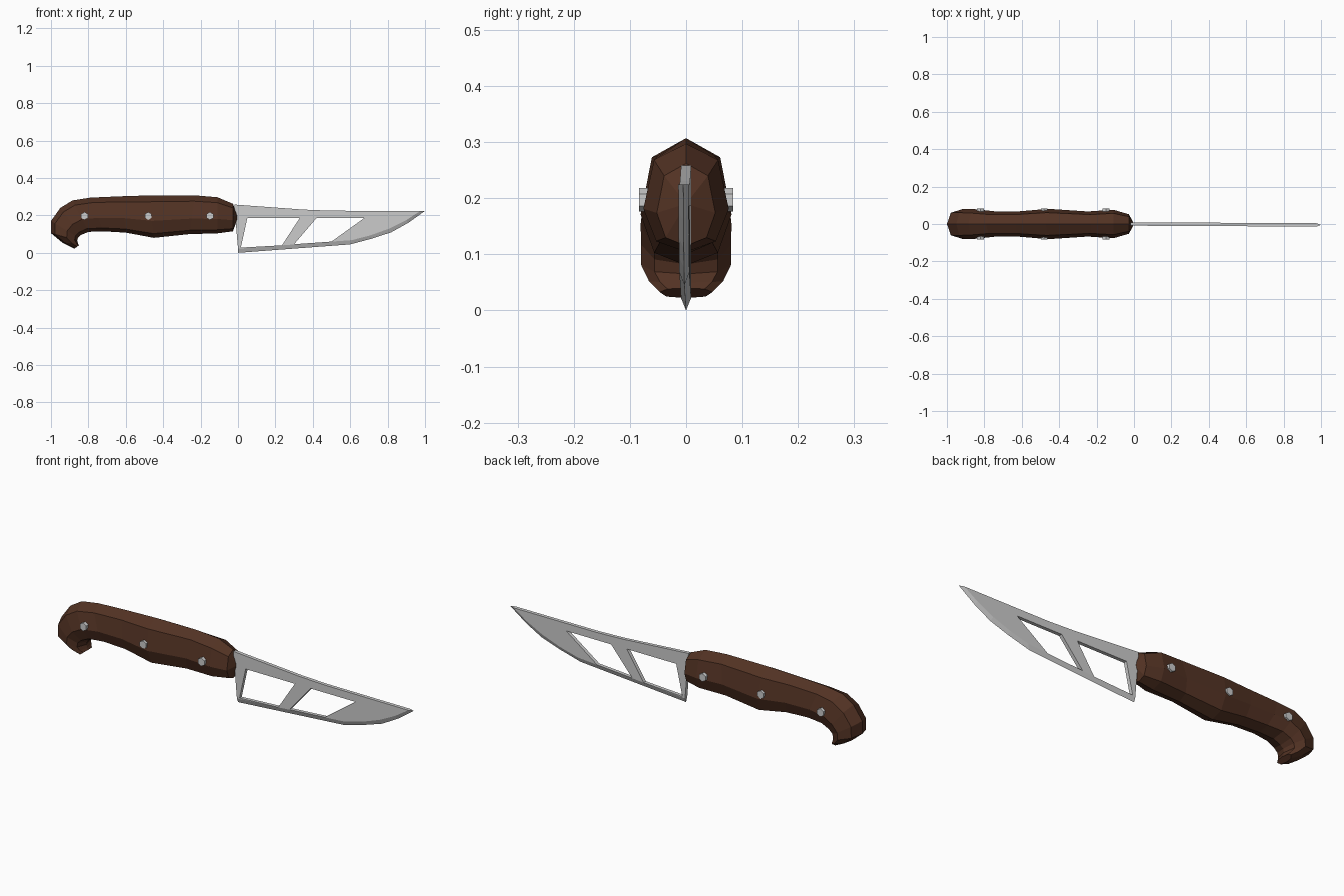
import bpy, bmesh
from math import radians
from mathutils import Matrix, Vector

if "Cube" in bpy.data.objects:
    bpy.data.objects.remove(bpy.data.objects["Cube"])


def finish(bm, name, mat=None):
    bmesh.ops.recalc_face_normals(bm, faces=bm.faces[:])
    me = bpy.data.meshes.new(name)
    bm.to_mesh(me)
    bm.free()
    ob = bpy.data.objects.new(name, me)
    bpy.context.collection.objects.link(ob)
    if mat:
        me.materials.append(mat)
    return ob


wood = bpy.data.materials.new("dark_wood")
wood.diffuse_color = (0.085, 0.032, 0.017, 1)
wood.use_nodes = True
wood.node_tree.nodes["Principled BSDF"].inputs["Base Color"].default_value = wood.diffuse_color

# Handle: eight-sided rings lofted from the front to the curled butt
# each ring: top x, top z, bottom x, bottom z, half width
rings = [
    (-0.027, 0.262, -0.027, 0.115, 0.052),
    (-0.11, 0.297, -0.11, 0.104, 0.076),
    (-0.23, 0.307, -0.26, 0.100, 0.067),
    (-0.47, 0.307, -0.45, 0.080, 0.081),
    (-0.63, 0.302, -0.60, 0.108, 0.068),
    (-0.79, 0.295, -0.72, 0.115, 0.068),
    (-0.885, 0.280, -0.80, 0.112, 0.078),
    (-0.95, 0.240, -0.84, 0.095, 0.081),
    (-1.0, 0.170, -0.855, 0.082, 0.080),
    (-1.0, 0.105, -0.86, 0.065, 0.080),
    (-0.94, 0.055, -0.855, 0.050, 0.066),
    (-0.875, 0.022, -0.85, 0.040, 0.047),
]
half = [(0.75, 0.15), (1, 0.6), (0.7, 0.9)]
section = [(0, 0)] + half + [(0, 1)] + [(-y, t) for y, t in reversed(half)]
bm = bmesh.new()
loops = []
for tx, tz, bx, bz, w in rings:
    loops.append([bm.verts.new((tx + (bx - tx) * t, y * w, tz + (bz - tz) * t))
                  for y, t in section])
n = len(section)
for a, b in zip(loops, loops[1:]):
    for i in range(n):
        j = (i + 1) % n
        bm.faces.new((a[i], a[j], b[j], b[i]))
nose = bm.verts.new((0, 0, 0.19))
for i in range(n):
    bm.faces.new((loops[0][i], loops[0][(i + 1) % n], nose))
bm.faces.new(loops[-1])
finish(bm, "handle", wood)

# Rivets through the handle
for k, x in enumerate((-0.82, -0.48, -0.15)):
    bm = bmesh.new()
    bmesh.ops.create_cone(bm, cap_ends=True, segments=6, radius1=0.021,
                          radius2=0.021, depth=0.168,
                          matrix=Matrix.Translation((x, 0, 0.197)) @ Matrix.Rotation(radians(90), 4, 'X'))
    finish(bm, f"rivet_{k + 1}")

# Blade: flat plate with two windows and a ground cutting edge
T = 0.009
bevel = [(0, 0.022), (0.61, 0.068), (0.71, 0.094), (0.81, 0.13), (0.90, 0.175), (0.975, 0.224)]
edge = [(0, 0), (0.60, 0.045), (0.72, 0.077), (0.82, 0.110), (0.91, 0.160), (1.0, 0.224)]
spine = [(0.5, 0.225), (0.35, 0.231), (-0.02, 0.258)]
windows = [
    [(0.05, 0.186), (0.33, 0.186), (0.235, 0.040), (0.015, 0.028)],
    [(0.42, 0.186), (0.675, 0.186), (0.50, 0.060), (0.30, 0.046)],
]
bm = bmesh.new()
sides = []
for y in (-T, T):
    side, edges = [], []
    for pts in [bevel + spine] + windows:
        vs = [bm.verts.new((x, y, z)) for x, z in pts]
        edges += [bm.edges.new((vs[i], vs[i - 1])) for i in range(len(vs))]
        side.append(vs)
    bmesh.ops.triangle_fill(bm, edges=edges, use_beauty=True, normal=Vector((0, -1, 0)))
    sides.append(side)
m = len(bevel)
for k, (f, b) in enumerate(zip(*sides)):
    for i in range(len(f)):
        j = (i + 1) % len(f)
        if k or i >= m - 1:
            bm.faces.new((f[i], f[j], b[j], b[i]))
ev = [bm.verts.new((x, 0, z)) for x, z in edge]
for side in sides:
    s = side[0]
    for i in range(m - 1):
        bm.faces.new((s[i], s[i + 1], ev[i + 1], ev[i]))
for i in (0, m - 1):
    bm.faces.new((sides[0][0][i], sides[1][0][i], ev[i]))
# slight sideways lean toward the tip
for v in bm.verts:
    v.co.y -= 0.005 * v.co.x
finish(bm, "blade")
